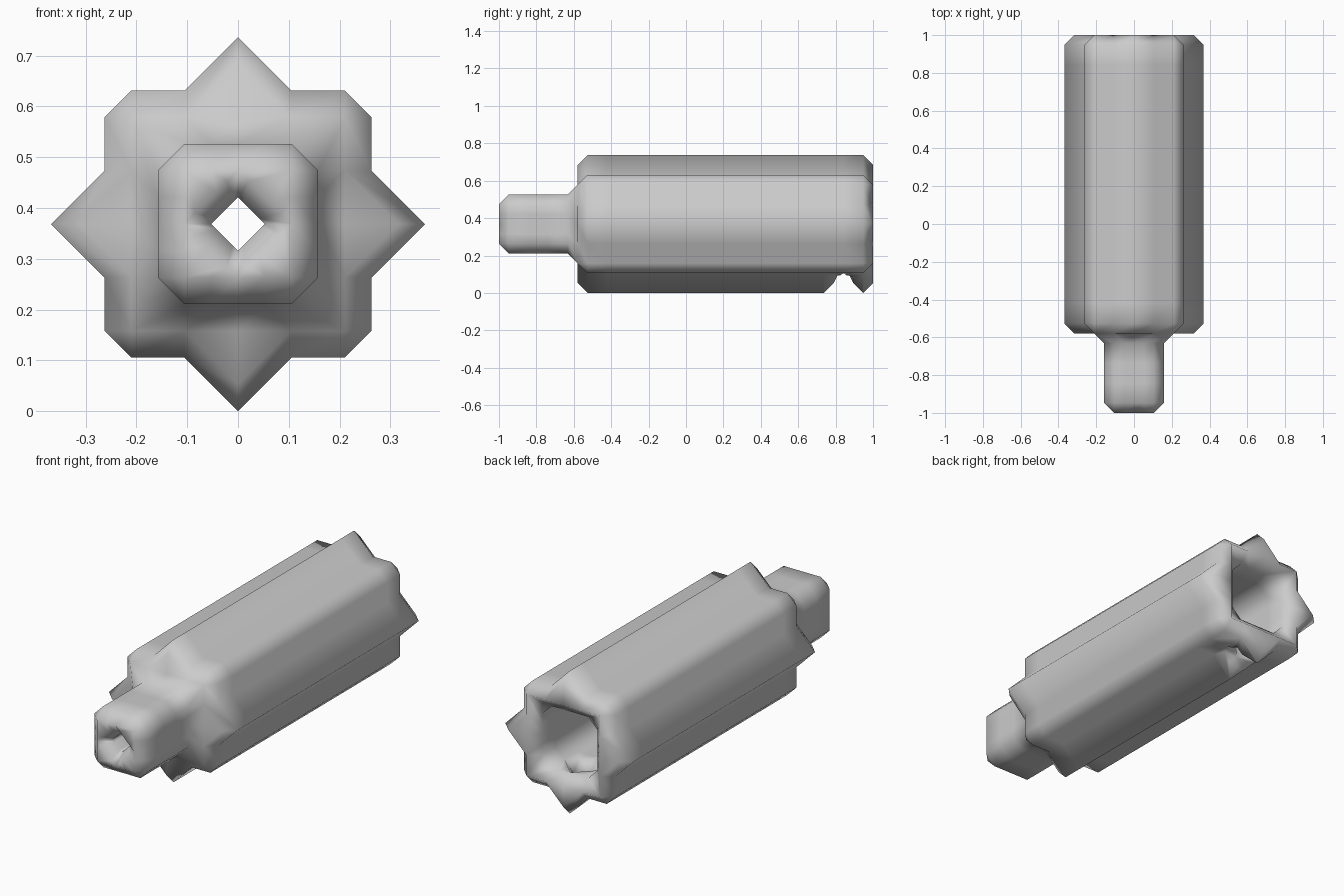
import bpy, bmesh

if "Cube" in bpy.data.objects:
    bpy.data.objects.remove(bpy.data.objects["Cube"])

S = 2 / 19          # one cell of the model's grid
ZC = 3.5 * S        # axis height


def lay(n):
    """Grid position along the barrel -> y."""
    return -1 + n * S


# Quarter profiles, five points each, in grid cells (x, z)
STAR = [(0, 3.5), (1, 2.5), (2, 2.5), (2.5, 2), (2.5, 1)]
STAR_END = [(0, 3), (1, 2), (2, 2), (2, 2), (2, 1)]


def octagon(r):
    c, h = r - 0.5, (r - 0.5) / 2
    if r > 1.5:
        h = c / 2
    return [(0, r), (h, r), (c, r), (r, c), (r, h)]


def square(r):
    return [(0, r), (r / 2, r), (r, r), (r, r), (r, r / 2)]


def diamond(r):
    return [(r * k / 5, r * (1 - k / 5)) for k in range(5)]


def full_turn(quarter):
    pts, out = list(quarter), []
    for _ in range(4):
        out += pts
        pts = [(z, -x) for x, z in pts]
    return out


def loft(name, rings, closed):
    """Skin a list of equal-length 3D rings; closed joins last to first."""
    bm = bmesh.new()
    vr = [[bm.verts.new(p) for p in ring] for ring in rings]
    n = len(vr[0])
    pairs = list(zip(vr, vr[1:])) + ([(vr[-1], vr[0])] if closed else [])
    for a, b in pairs:
        for i in range(n):
            j = (i + 1) % n
            bm.faces.new((a[i], a[j], b[j], b[i]))
    if not closed:
        bm.faces.new(vr[0])
        bm.faces.new(vr[-1])
    bmesh.ops.remove_doubles(bm, verts=bm.verts, dist=1e-4)
    bmesh.ops.recalc_face_normals(bm, faces=bm.faces)
    me = bpy.data.meshes.new(name)
    bm.to_mesh(me)
    bm.free()
    ob = bpy.data.objects.new(name, me)
    bpy.context.collection.objects.link(ob)
    return ob


# Barrel: outside from nozzle to rear, then back through the bore
OCT = octagon(1.5)
section = [(0, square(1))]
section += [(n + 0.5, OCT) for n in range(4)]                  # nozzle
section += [(4, square(2)), (4, STAR_END)]                     # shoulder
section += [(n + 0.5, STAR) for n in range(4, 19)]             # star body
section += [(19, STAR_END), (19, square(2))]                   # rear rim
section[-1] = (19, [(0, 2), (1, 2), (2, 2), (2, 2), (2, 1)])
section[5] = (4, section[-1][1])
section += [(n + 0.5, OCT) for n in range(18, 4, -1)]          # wide bore
section += [(5, square(1)), (5, diamond(1))]                   # inner wall
section += [(n + 0.5, diamond(0.5)) for n in range(4, -1, -1)]  # narrow bore
section += [(0, diamond(1))]                                   # muzzle

rings = [[(x * S, lay(n), ZC + z * S) for x, z in full_turn(q)]
         for n, q in section]
barrel = loft("barrel", rings, True)


# Eyelet hole through the bottom ridge near the rear
def hole_ring(r, a, b, k):
    """k = 1 gives a rectangle, k = 0.5 a diamond."""
    pts = [(a, 0), (a * k, b * k), (0, b), (-a * k, b * k),
           (-a, 0), (-a * k, -b * k), (0, -b), (a * k, -b * k)]
    return [(x * S, lay(17.5) + y * S, ZC - r * S) for x, y in pts]


cutter = loft("eyelet_cutter", [
    hole_ring(3.7, 2, 1.2, 1), hole_ring(3, 2, 0.5, 1),
    hole_ring(2.5, 1, 0.5, 0.5), hole_ring(2, 0.5, 0.5, 0.5),
    hole_ring(1.5, 0.98, 0.98, 0.5), hole_ring(1.3, 0.98, 0.98, 0.5)], False)
cutter.hide_render = True

mod = barrel.modifiers.new("eyelet", 'BOOLEAN')
mod.operation = 'DIFFERENCE'
mod.solver = 'EXACT'
mod.object = cutter
bpy.context.view_layer.objects.active = barrel
barrel.select_set(True)
bpy.ops.object.modifier_apply(modifier=mod.name)
bpy.data.objects.remove(cutter)

barrel.data.shade_smooth()
